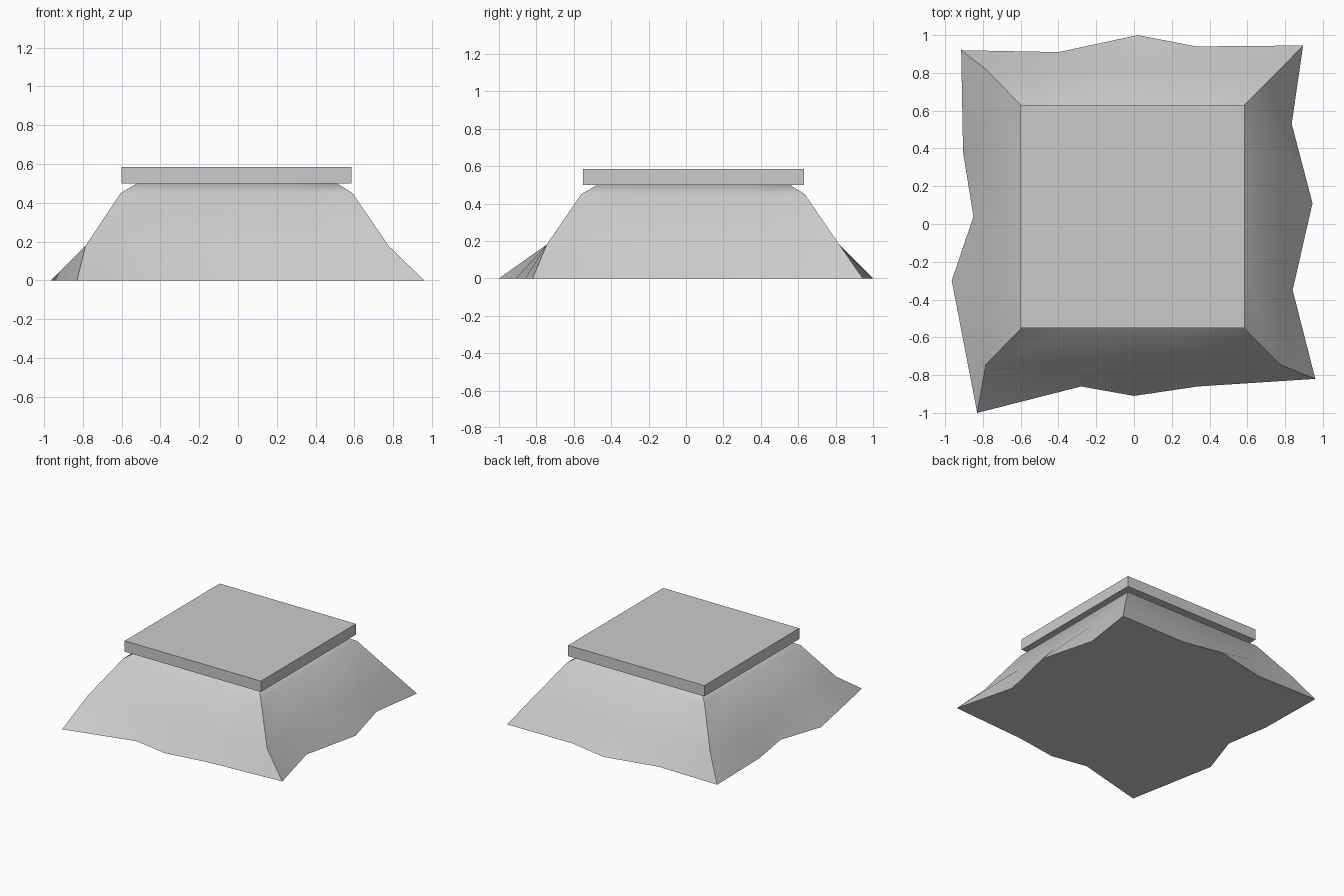
import bpy, bmesh, math

if "Cube" in bpy.data.objects:
    bpy.data.objects.remove(bpy.data.objects["Cube"])

grey = bpy.data.materials.new("stone grey")
grey.diffuse_color = (0.6, 0.6, 0.6, 1)
grey.use_nodes = True
grey.node_tree.nodes["Principled BSDF"].inputs["Base Color"].default_value = grey.diffuse_color


def add_object(name, bm):
    bmesh.ops.recalc_face_normals(bm, faces=bm.faces)
    mesh = bpy.data.meshes.new(name)
    bm.to_mesh(mesh)
    bm.free()
    mesh.materials.append(grey)
    obj = bpy.data.objects.new(name, mesh)
    bpy.context.collection.objects.link(obj)
    return obj


def square_ring(x0, x1, y0, y1, z, n=4):
    """Rectangle outline with n points per side, from the front left corner."""
    c = [(x0, y0), (x1, y0), (x1, y1), (x0, y1)]
    return [(a[0] + (b[0] - a[0]) * i / n, a[1] + (b[1] - a[1]) * i / n, z)
            for a, b in zip(c, c[1:] + c[:1]) for i in range(n)]


# Mound: ragged foot, then three rectangular rings
foot = [(-0.83, -1.0), (-0.28, -0.86), (0.0, -0.91), (0.34, -0.86),
        (0.96, -0.82), (0.84, -0.35), (0.945, 0.11), (0.835, 0.53),
        (0.895, 0.945), (0.33, 0.94), (0.02, 1.0), (-0.4, 0.91),
        (-0.915, 0.92), (-0.905, 0.38), (-0.85, 0.04), (-0.965, -0.3)]
rings = [[(x, y, 0) for x, y in foot],
         square_ring(-0.785, 0.775, -0.745, 0.82, 0.18),
         square_ring(-0.605, 0.59, -0.56, 0.635, 0.45),
         square_ring(-0.515, 0.505, -0.47, 0.55, 0.503)]
bm = bmesh.new()
loops = [[bm.verts.new(p) for p in ring] for ring in rings]
for low, high in zip(loops, loops[1:]):
    for i in range(16):
        j = (i + 1) % 16
        bm.faces.new((low[i], low[j], high[j], high[i]))
bm.faces.new(loops[0][::-1])
bm.faces.new(loops[-1])
mound = add_object("mound", bm)
mound.data.polygons.foreach_set("use_smooth", [True] * len(mound.data.polygons))
mound.data.set_sharp_from_angle(angle=math.radians(35))

# Slab: flat square plate on top
bm = bmesh.new()
bmesh.ops.create_cube(bm, size=1)
bmesh.ops.scale(bm, vec=(1.185, 1.18, 0.085), verts=bm.verts)
bmesh.ops.translate(bm, vec=(-0.008, 0.04, 0.5425), verts=bm.verts)
add_object("top_slab", bm)
